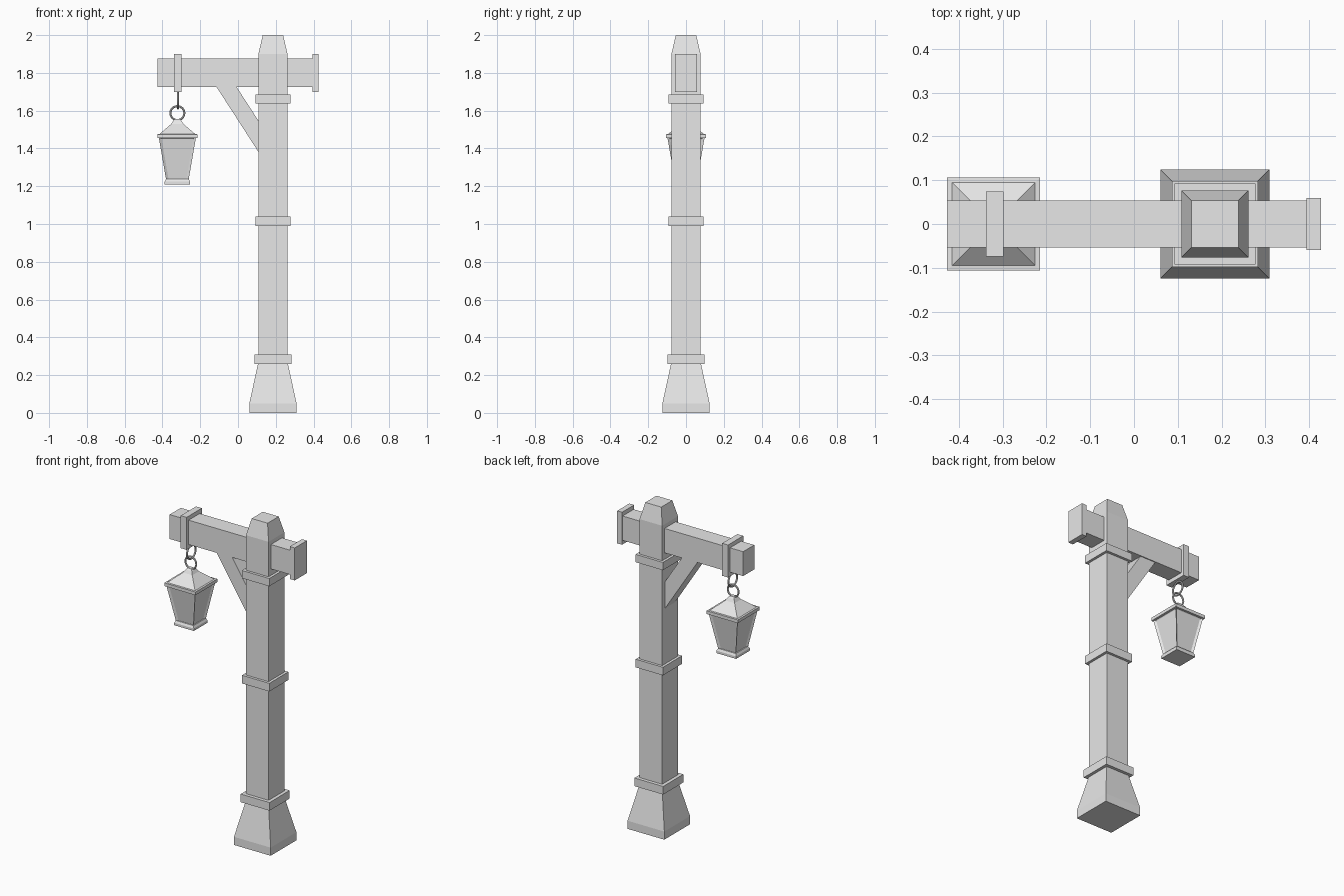
import bpy, bmesh, math

cube = bpy.data.objects.get("Cube")
if cube:
    bpy.data.objects.remove(cube, do_unlink=True)

grey = bpy.data.materials.new("plain grey")
grey.use_nodes = True
GREY = (0.8, 0.8, 0.8, 1)
grey.diffuse_color = GREY
grey.node_tree.nodes["Principled BSDF"].inputs["Base Color"].default_value = GREY

POST_X = 0.185
LAMP_X = -0.321
STRAP_X = -0.318


def finish(name, bm):
    bmesh.ops.recalc_face_normals(bm, faces=bm.faces)
    mesh = bpy.data.meshes.new(name)
    bm.to_mesh(mesh)
    bm.free()
    mesh.materials.append(grey)
    obj = bpy.data.objects.new(name, mesh)
    bpy.context.collection.objects.link(obj)
    return obj


def square_stack(name, x, levels, panel_inset=None):
    """Square sections (height, half width) joined into a closed solid."""
    bm = bmesh.new()
    rings = [[bm.verts.new((x + sx * h, sy * h, z))
              for sx, sy in ((-1, -1), (1, -1), (1, 1), (-1, 1))]
             for z, h in levels]
    sides = []
    for low, high in zip(rings, rings[1:]):
        for i in range(4):
            j = (i + 1) % 4
            sides.append(bm.faces.new((low[i], low[j], high[j], high[i])))
    bm.faces.new(rings[0][::-1])
    bm.faces.new(rings[-1])
    if panel_inset:
        bm.normal_update()
        width, depth = panel_inset
        bmesh.ops.inset_individual(bm, faces=sides, thickness=width,
                                   depth=-depth, use_even_offset=True)
    return finish(name, bm)


def extruded(name, outline, half_y):
    """Side outline in x and z, given thickness along y."""
    bm = bmesh.new()
    front = [bm.verts.new((x, -half_y, z)) for x, z in outline]
    back = [bm.verts.new((x, half_y, z)) for x, z in outline]
    bm.faces.new(front)
    bm.faces.new(back[::-1])
    n = len(outline)
    for i in range(n):
        j = (i + 1) % n
        bm.faces.new((front[i], back[i], back[j], front[j]))
    return finish(name, bm)


def box(name, x0, x1, half_y, z0, z1):
    return extruded(name, [(x0, z0), (x1, z0), (x1, z1), (x0, z1)], half_y)


def ring(name, x, z, radius, turn):
    bpy.ops.mesh.primitive_torus_add(
        location=(x, 0, z), rotation=(math.pi / 2, 0, turn),
        major_radius=radius, minor_radius=0.0055,
        major_segments=24, minor_segments=8)
    obj = bpy.context.object
    obj.name = name
    obj.data.materials.append(grey)
    bpy.ops.object.shade_smooth_by_angle()


# Post with flared foot and tapered head
square_stack("post", POST_X, [(0.2, 0.077), (1.9, 0.077), (2.0, 0.054)])
square_stack("post_foot", POST_X, [(0, 0.125), (0.05, 0.125), (0.27, 0.077)])
for name, z0, z1, half in (("lower_collar", 0.26, 0.31, 0.098),
                           ("middle_collar", 0.99, 1.04, 0.093),
                           ("upper_collar", 1.637, 1.685, 0.093)):
    square_stack(name, POST_X, [(z0, half), (z1, half)])

# Cross beam, end cap, hanging strap and brace
box("cross_beam", -0.427, 0.41, 0.054, 1.725, 1.875)
box("beam_end_cap", 0.394, 0.427, 0.059, 1.7, 1.9)
box("beam_strap", STRAP_X - 0.02, STRAP_X + 0.02, 0.074, 1.7, 1.9)
extruded("diagonal_brace", [(-0.114, 1.726), (0.108, 1.382),
                            (0.108, 1.547), (-0.008, 1.726)], 0.048)

# Two linked rings
ring("upper_ring", STRAP_X, 1.654, 0.042, math.pi / 2)
ring("lower_ring", LAMP_X, 1.587, 0.037, 0)

# Lantern with recessed panes
square_stack("lantern_body", LAMP_X, [(1.225, 0.058), (1.462, 0.099)],
             panel_inset=(0.013, 0.008))
square_stack("lantern_base", LAMP_X,
             [(1.21, 0.067), (1.225, 0.067), (1.238, 0.06)])
square_stack("lantern_roof", LAMP_X,
             [(1.455, 0.106), (1.475, 0.106), (1.476, 0.095),
              (1.53, 0.032), (1.548, 0.021), (1.556, 0.012)])
